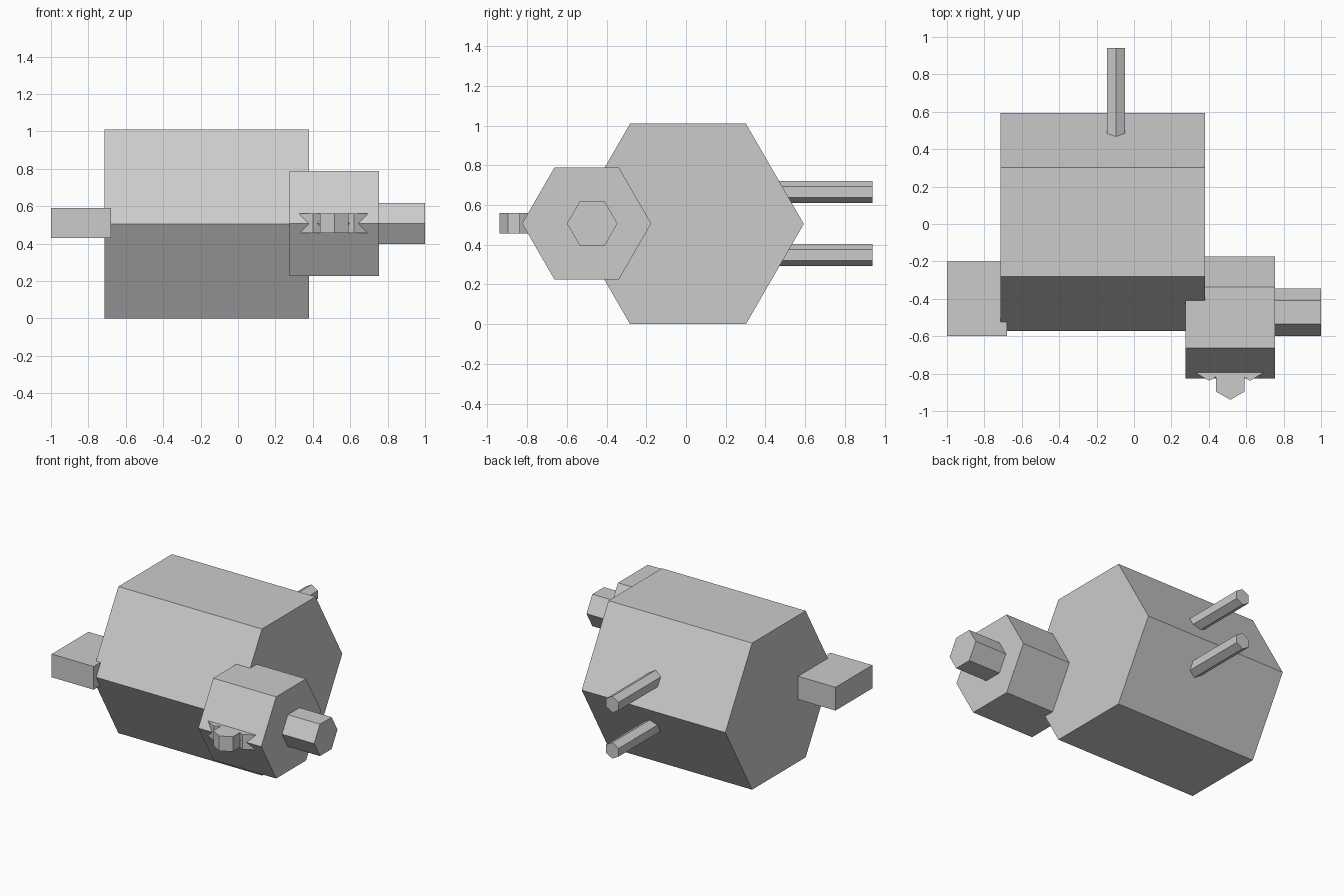
import bpy, bmesh
from math import sin, cos, radians
from mathutils import Vector

if "Cube" in bpy.data.objects:
    bpy.data.objects.remove(bpy.data.objects["Cube"])


def prism(name, axis, u, v, radius, start, end, turn):
    """Hexagonal prism along an axis; u and v are its centre on the other two axes in xyz order."""
    bm = bmesh.new()
    ring = []
    for k in range(6):
        a = radians(60 * k + turn)
        p = [u + radius * cos(a), v + radius * sin(a)]
        p.insert("xyz".index(axis), start)
        ring.append(bm.verts.new(p))
    base = bm.faces.new(ring)
    out = bmesh.ops.extrude_face_region(bm, geom=[base], use_keep_orig=True)
    shift = Vector([end - start if c == axis else 0 for c in "xyz"])
    top = [g for g in out["geom"] if isinstance(g, bmesh.types.BMVert)]
    bmesh.ops.translate(bm, verts=top, vec=shift)
    return finish(name, bm)


def box(name, lo, hi):
    bm = bmesh.new()
    bmesh.ops.create_cube(bm, size=1)
    for vert in bm.verts:
        vert.co = [hi[i] if vert.co[i] > 0 else lo[i] for i in range(3)]
    return finish(name, bm)


def finish(name, bm):
    bmesh.ops.recalc_face_normals(bm, faces=bm.faces)
    mesh = bpy.data.meshes.new(name)
    bm.to_mesh(mesh)
    bm.free()
    obj = bpy.data.objects.new(name, mesh)
    bpy.context.collection.objects.link(obj)
    return obj


# Main housing and the stepped barrel on its front right
prism("main_body", "x", 0.01, 0.505, 0.583, -0.715, 0.38, 0)
prism("side_barrel", "x", -0.5, 0.507, 0.325, 0.275, 0.755, 0)
prism("barrel_shaft", "x", -0.472, 0.507, 0.127, 0.72, 1.0, 0)

# Flat block on the left end
box("left_block", (-1.0, -0.6, 0.43), (-0.68, -0.2, 0.59))

# Pair of pins at the back
for label, z in (("lower", 0.348), ("upper", 0.666)):
    prism(label + "_back_pin", "y", -0.097, z, 0.056, 0.44, 0.94, 30)

# Knob made of hexagonal lobes on the barrel front
for label, x, y in (("left", 0.402, -0.751), ("front", 0.515, -0.853), ("right", 0.62, -0.751)):
    prism(label + "_knob_lobe", "z", x, y, 0.087, 0.457, 0.56, 30)
